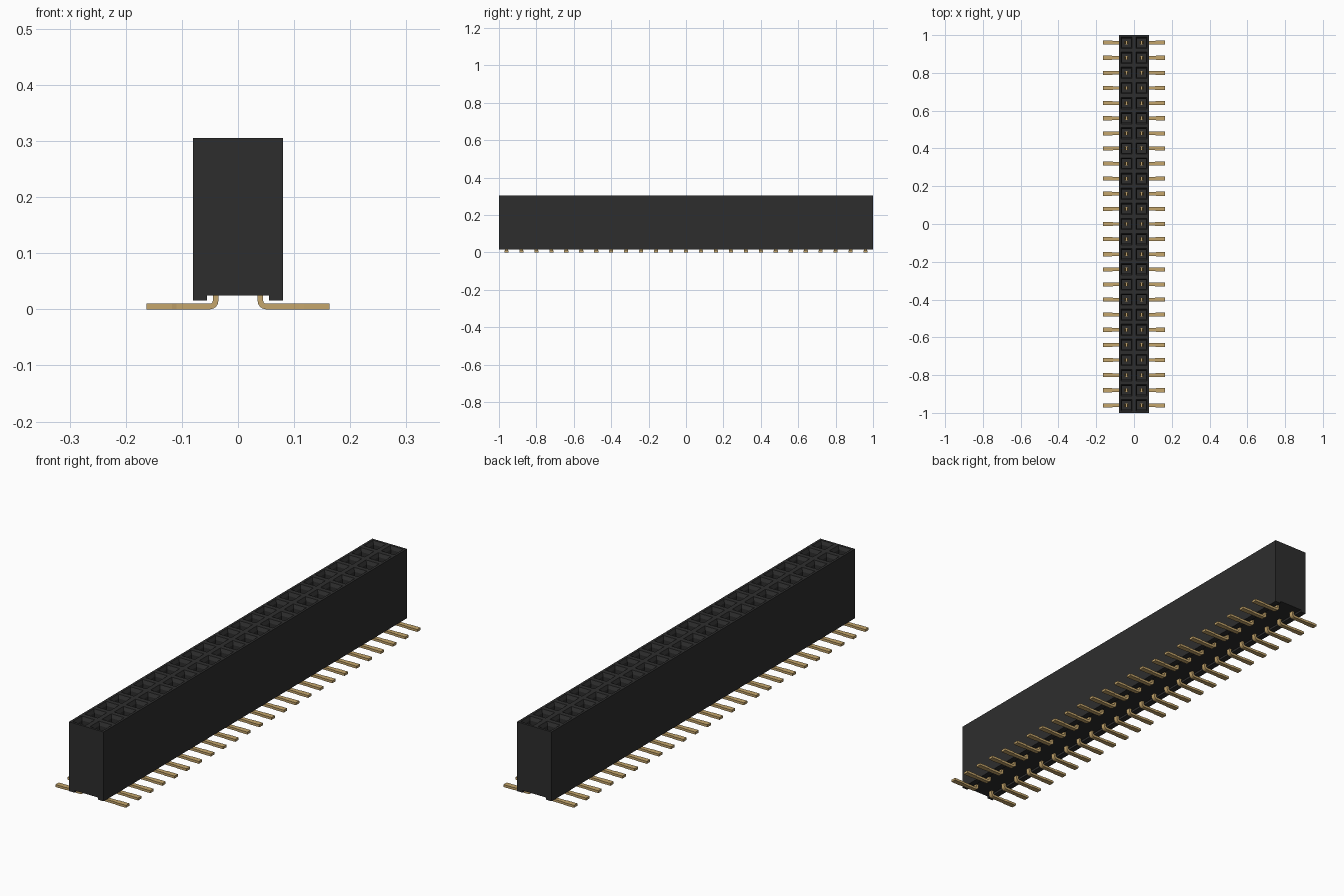
import bpy, bmesh, math
from mathutils import Vector

cube = bpy.data.objects.get("Cube")
if cube:
    bpy.data.objects.remove(cube, do_unlink=True)

PITCH, ROWS = 0.08, 25
TOP, FLOOR, BASE = 0.305, 0.025, 0.016
Y0 = -PITCH * (ROWS - 1) / 2


def material(name, color, metallic=0.0):
    m = bpy.data.materials.new(name)
    m.use_nodes = True
    m.diffuse_color = (*color, 1)
    bsdf = m.node_tree.nodes["Principled BSDF"]
    bsdf.inputs["Base Color"].default_value = (*color, 1)
    bsdf.inputs["Roughness"].default_value = 0.6
    return m


BLACK = material("black plastic", (0.027, 0.027, 0.027))
GOLD = material("gold metal", (0.56, 0.38, 0.15))


def finish(bm, name, mat):
    bmesh.ops.recalc_face_normals(bm, faces=bm.faces)
    mesh = bpy.data.meshes.new(name)
    bm.to_mesh(mesh)
    bm.free()
    mesh.materials.append(mat)
    ob = bpy.data.objects.new(name, mesh)
    bpy.context.collection.objects.link(ob)
    return ob


def mirror_x(ob):
    ob.modifiers.new("Mirror", "MIRROR").use_axis[0] = True


def repeat_y(ob):
    arr = ob.modifiers.new("Array", "ARRAY")
    arr.count = ROWS
    arr.use_relative_offset = False
    arr.use_constant_offset = True
    arr.constant_offset_displace = (0, PITCH, 0)


def ribbon(bm, path, thick):
    """Flat strip along path points (x, z, width), centred on the first row."""
    rings = []
    pts = [Vector((p[0], p[1])) for p in path]
    for i, p in enumerate(pts):
        t = (pts[min(i + 1, len(pts) - 1)] - pts[max(i - 1, 0)]).normalized()
        n = Vector((-t.y, t.x)) * thick / 2
        w = path[i][2] / 2
        rings.append([bm.verts.new((p.x + s * n.x, Y0 + e * w, p.y + s * n.y))
                      for s, e in ((-1, -1), (1, -1), (1, 1), (-1, 1))])
    for a, b in zip(rings, rings[1:]):
        for k in range(4):
            bm.faces.new((a[k], a[(k + 1) % 4], b[(k + 1) % 4], b[k]))
    bm.faces.new(rings[0])
    bm.faces.new(rings[-1][::-1])


# Housing: one top cell per socket, funnelled and sunk, with walls and underside
bm = bmesh.new()
grid = [[bm.verts.new(((i - 1) * PITCH, -1 + j * PITCH, TOP))
         for j in range(ROWS + 1)] for i in range(3)]
cells = [bm.faces.new((grid[i][j], grid[i + 1][j], grid[i + 1][j + 1], grid[i][j + 1]))
         for i in range(2) for j in range(ROWS)]
border = [e for e in bm.edges if e.is_boundary]
wall = bmesh.ops.extrude_edge_only(bm, edges=border)["geom"]
for v in wall:
    if isinstance(v, bmesh.types.BMVert):
        v.co.z = FLOOR
bmesh.ops.contextual_create(bm, geom=[e for e in bm.edges if e.is_boundary])
for inset, depth in ((0.014, 0), (0.010, 0.014), (0.0002, 0.22)):
    bmesh.ops.inset_individual(bm, faces=cells, thickness=inset)
    for f in cells:
        for v in f.verts:
            v.co.z -= depth
finish(bm, "socket_housing", BLACK)

# Standoff rails along both lower edges
bm = bmesh.new()
bmesh.ops.create_cube(bm, size=1)
for v in bm.verts:
    v.co = (0.0675 + v.co.x * 0.025, v.co.y * 2, (BASE + FLOOR) / 2 + v.co.z * (FLOOR - BASE))
mirror_x(finish(bm, "standoff_rail", BLACK))

# Bent solder tails: stem down, quarter bend, flat foot outward
bm = bmesh.new()
tail = [(0.04, 0.075, 0.018)]
for k in range(7):
    a = math.pi + k * math.pi / 12
    tail.append((0.05 + 0.01 * math.cos(a), 0.015 + 0.01 * math.sin(a), 0.018))
tail += [(0.110, 0.005, 0.018), (0.118, 0.005, 0.022), (0.163, 0.005, 0.022)]
ribbon(bm, tail, 0.01)
tails = finish(bm, "solder_tail", GOLD)
repeat_y(tails)
mirror_x(tails)

# Paired spring blades inside each socket, pinched near the top
bm = bmesh.new()
for s in (-1, 1):
    ribbon(bm, [(0.04 + s * d, z, 0.016) for d, z in
                ((0.010, 0.072), (0.010, 0.13), (0.004, 0.235), (0.008, 0.255))], 0.004)
blades = finish(bm, "contact_blade", GOLD)
repeat_y(blades)
mirror_x(blades)
